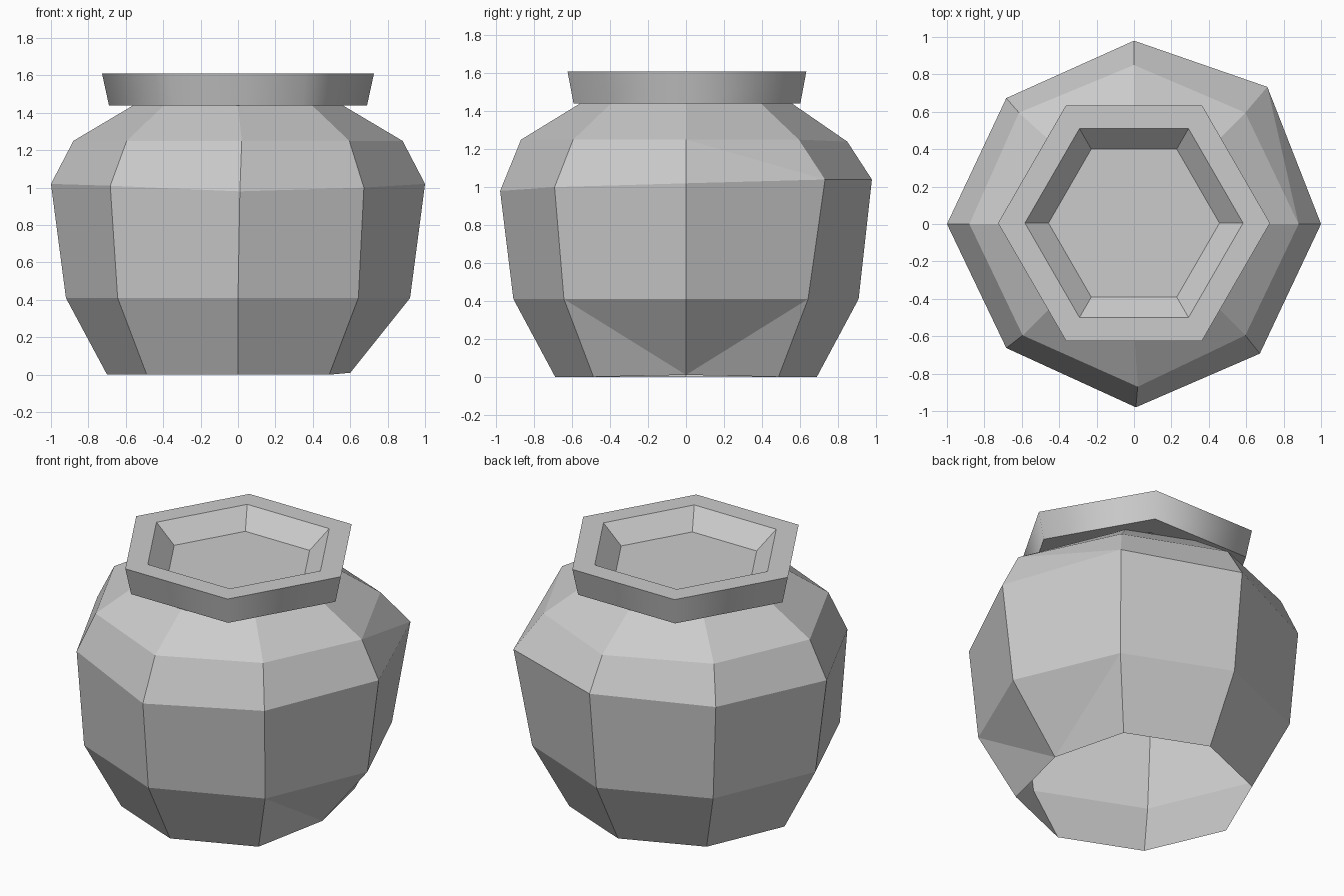
import bpy
import bmesh
from math import cos, sin, pi

cube = bpy.data.objects.get("Cube")
if cube:
    bpy.data.objects.remove(cube, do_unlink=True)

# Single clay colour
clay = bpy.data.materials.new("grey_clay")
clay.use_nodes = True
GREY = (0.6, 0.6, 0.6, 1.0)
clay.diffuse_color = GREY
clay.node_tree.nodes["Principled BSDF"].inputs["Base Color"].default_value = GREY


def ring(bm, sides, radius, z, y=0.0, nudge=None):
    """Regular ring of vertices, with optional hand-made offsets by index."""
    verts = []
    for i in range(sides):
        dx, dy, dz = (nudge or {}).get(i, (0, 0, 0))
        a = 2 * pi * i / sides
        verts.append(bm.verts.new((radius * cos(a) + dx, radius * sin(a) + y + dy, z + dz)))
    return verts


def bridge(bm, low, high, split=None):
    """Wall between two rings; split maps a side to the lower corner of its diagonal."""
    n = len(low)
    faces = []
    for i in range(n):
        j = (i + 1) % n
        a, b, c, d = low[i], low[j], high[j], high[i]
        kind = (split or {}).get(i)
        if kind == "first":
            faces += [bm.faces.new((a, b, c)), bm.faces.new((a, c, d))]
        elif kind == "second":
            faces += [bm.faces.new((a, b, d)), bm.faces.new((b, c, d))]
        else:
            faces.append(bm.faces.new((a, b, c, d)))
    return faces


def finish(bm, name):
    mesh = bpy.data.meshes.new(name)
    bm.to_mesh(mesh)
    bm.free()
    mesh.materials.append(clay)
    obj = bpy.data.objects.new(name, mesh)
    bpy.context.collection.objects.link(obj)
    return obj


# Body: eight-sided shell, open underneath, slightly uneven at the belly
bm = bmesh.new()
foot = ring(bm, 8, 0.69, 0.0, nudge={0: (-0.09, 0, 0.01), 4: (-0.01, 0, 0)})
lower = ring(bm, 8, 0.91, 0.41, nudge={0: (0.01, 0, 0), 4: (-0.01, 0, 0)})
belly = ring(bm, 8, 0.98, 1.02, nudge={
    0: (0.02, 0, 0), 1: (0.02, 0.04, 0.02), 2: (0, 0, 0.02), 3: (0.01, -0.02, 0),
    4: (-0.02, 0, 0), 5: (0.01, 0.03, -0.01), 6: (0.01, 0, -0.04), 7: (-0.02, 0, -0.02)})
shoulder = ring(bm, 8, 0.87, 1.25, nudge={
    0: (0.01, 0, 0), 1: (-0.02, -0.02, 0), 2: (0, -0.02, -0.01), 3: (0, -0.02, 0),
    4: (-0.01, 0, 0), 5: (0.02, 0.02, 0), 6: (0.02, 0, 0), 7: (-0.02, 0.02, 0)})
neck = ring(bm, 8, 0.56, 1.44)
bridge(bm, foot, lower, {0: "first", 7: "second"})
bridge(bm, lower, belly)
bridge(bm, belly, shoulder, {0: "second"})
bridge(bm, shoulder, neck)
finish(bm, "pot_body")

# Rim: six-sided collar with a shallow recess in its top
bm = bmesh.new()
y = 0.005
under = ring(bm, 6, 0.53, 1.44, y)
base = ring(bm, 6, 0.69, 1.44, y)
top = ring(bm, 6, 0.727, 1.61, y)
lip = ring(bm, 6, 0.583, 1.61, y)
floor = ring(bm, 6, 0.457, 1.495, y)
bridge(bm, under, base)
outer = bridge(bm, base, top)
bridge(bm, top, lip)
bridge(bm, lip, floor)
bm.faces.new(floor)

# Softly shaded outer wall with crisp upper and lower edges
for face in outer:
    face.smooth = True
for loop in (base, top):
    for i in range(6):
        bm.edges.get((loop[i - 1], loop[i])).smooth = False
finish(bm, "pot_rim")
